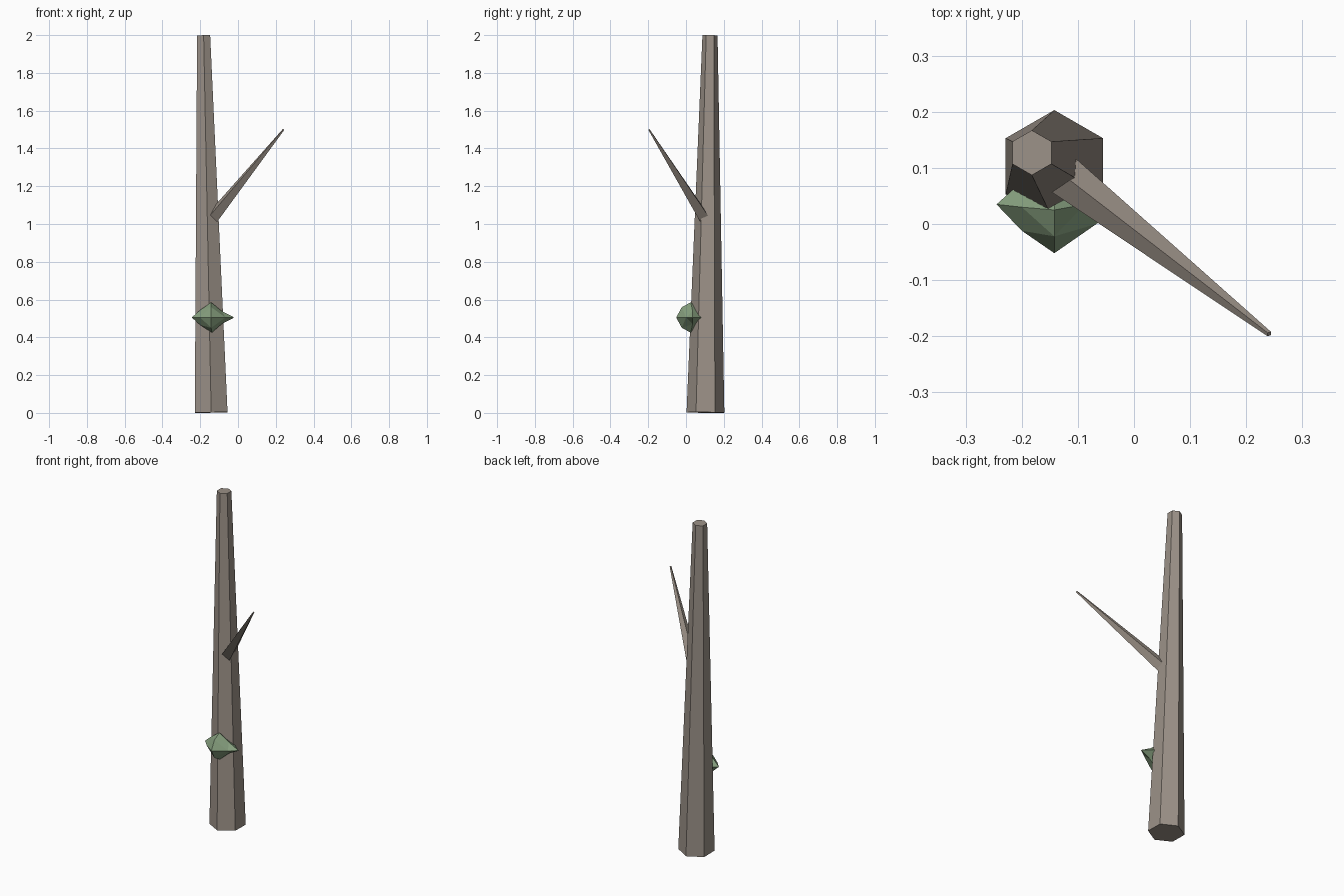
import bpy
from mathutils import Vector, Matrix
from math import radians, cos, sin, tau

if "Cube" in bpy.data.objects:
    bpy.data.objects.remove(bpy.data.objects["Cube"])


def material(name, color):
    m = bpy.data.materials.new(name)
    m.diffuse_color = color
    m.use_nodes = True
    m.node_tree.nodes["Principled BSDF"].inputs["Base Color"].default_value = m.diffuse_color
    return m


def add_mesh(name, verts, faces, mat):
    me = bpy.data.meshes.new(name)
    me.from_pydata(verts, [], faces)
    me.materials.append(mat)
    ob = bpy.data.objects.new(name, me)
    bpy.context.collection.objects.link(ob)
    return ob


def taper(name, a, b, r1, r2, n, spin, mat):
    """Closed tapered prism from a to b, square to its own axis."""
    a, b = Vector(a), Vector(b)
    axis = (b - a).normalized()
    side = Vector((1, 0, 0)) if axis.z > 0.9 else axis.cross(Vector((0, 0, 1)))
    up = axis.cross(side).normalized()
    side = up.cross(axis)
    verts = []
    for p, r in ((a, r1), (b, r2)):
        for i in range(n):
            t = spin + tau * i / n
            verts.append(p + r * (cos(t) * side + sin(t) * up))
    faces = [(i, (i + 1) % n, n + (i + 1) % n, n + i) for i in range(n)]
    faces += [tuple(reversed(range(n))), tuple(range(n, 2 * n))]
    return add_mesh(name, verts, faces, mat)


bark = material("bark", (0.33, 0.285, 0.245, 1))
leaf = material("leaf", (0.24, 0.35, 0.21, 1))

# Leaning six-sided trunk
taper("trunk", (-0.142, 0.103, 0.002), (-0.182, 0.127, 1.999), 0.1, 0.04, 6, radians(30), bark)

# Thin side branch
taper("branch", (-0.162, 0.115, 1.0), (0.241, -0.196, 1.5), 0.04, 0.005, 4, 0, bark)

# Faceted leaf clump: two apexes, two rings of four, an equator of eight
zc = 0.505
apex = [(-0.142, 0.025, 0.585), (-0.138, 0.025, 0.425)]
upper = [(-0.2, 0.03, 0.545), (-0.142, -0.022, 0.56), (-0.087, 0.035, 0.54), (-0.142, 0.07, 0.55)]
lower = [(x, y, 2 * zc - z) for x, y, z in upper]
equator = [(x, y, zc) for x, y in (
    (-0.245, 0.035), (-0.2, -0.012), (-0.142, -0.052), (-0.067, 0.0),
    (-0.02, 0.035), (-0.07, 0.077), (-0.142, 0.1), (-0.215, 0.062))]
verts = apex + upper + lower + equator
faces = []
for top in (0, 1):
    for i in range(4):
        u, v = 2 + 4 * top + i, 2 + 4 * top + (i + 1) % 4
        a, b, c = (10 + (2 * i + k) % 8 for k in range(3))
        tris = [(top, u, v), (u, a, b), (u, b, v), (v, b, c)]
        faces += [t[::-1] for t in tris] if top else tris
add_mesh("leaf_clump", verts, faces, leaf)
